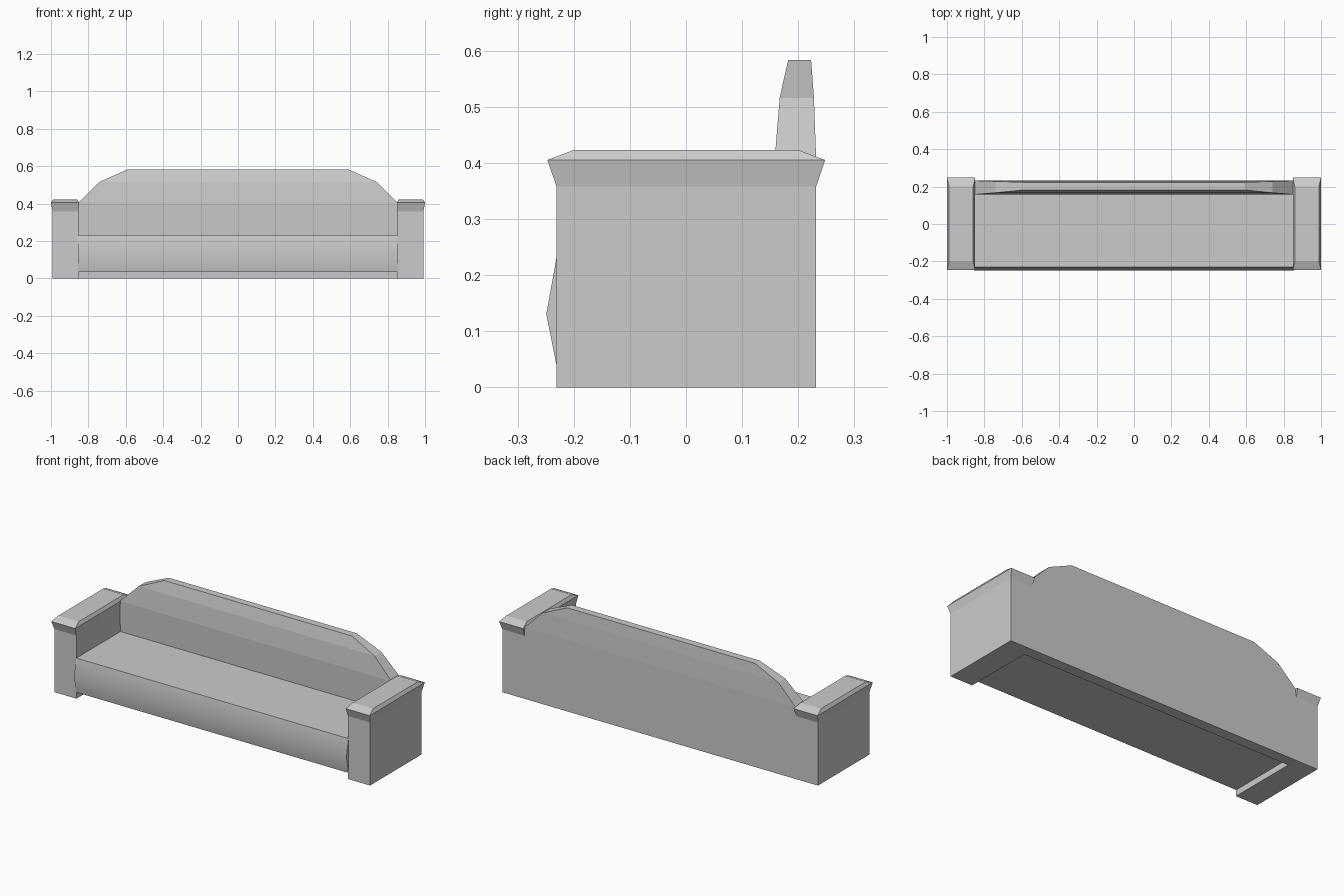
import bpy, bmesh, math

if "Cube" in bpy.data.objects:
    bpy.data.objects.remove(bpy.data.objects["Cube"])


def finish(name, bm):
    bmesh.ops.recalc_face_normals(bm, faces=bm.faces)
    mesh = bpy.data.meshes.new(name)
    bm.to_mesh(mesh)
    bm.free()
    obj = bpy.data.objects.new(name, mesh)
    bpy.context.collection.objects.link(obj)
    return obj


def skin(name, loops):
    """Join equal-sized point loops with quads and cap both ends."""
    bm = bmesh.new()
    rings = [[bm.verts.new(p) for p in loop] for loop in loops]
    n = len(rings[0])
    for a, b in zip(rings, rings[1:]):
        for i in range(n):
            j = (i + 1) % n
            bm.faces.new((a[i], a[j], b[j], b[i]))
    bm.faces.new(rings[0])
    bm.faces.new(rings[-1])
    return finish(name, bm)


def rect(x0, x1, y0, y1, z):
    return [(x0, y0, z), (x1, y0, z), (x1, y1, z), (x0, y1, z)]


# Arms: upright block flaring into a bevelled cap, mirrored to both sides
arms = skin("armrests", [
    rect(0.853, 0.991, -0.231, 0.232, 0),
    rect(0.853, 0.991, -0.231, 0.232, 0.358),
    rect(0.849, 1.0, -0.247, 0.248, 0.405),
    rect(0.86, 0.988, -0.2, 0.2, 0.423),
])
arms.modifiers.new("Mirror", 'MIRROR')

# Backrest: full-height panel, tapering and narrowing in steps at the top
skin("backrest", [rect(-x, x, y0, y1, z) for x, y0, y1, z in (
    (0.853, 0.171, 0.232, 0),
    (0.853, 0.158, 0.232, 0.405),
    (0.74, 0.167, 0.228, 0.516),
    (0.59, 0.182, 0.223, 0.583),
)])

# Seat: side profile with a softly bulging front, raised off the floor
profile = [(-0.23, 0.035), (-0.249, 0.13), (-0.231, 0.23), (0.166, 0.23), (0.171, 0.035)]
seat = skin("seat", [[(x, y, z) for y, z in profile] for x in (-0.855, 0.855)])
bpy.context.view_layer.objects.active = seat
seat.select_set(True)
bpy.ops.object.shade_smooth_by_angle(angle=math.radians(35))
